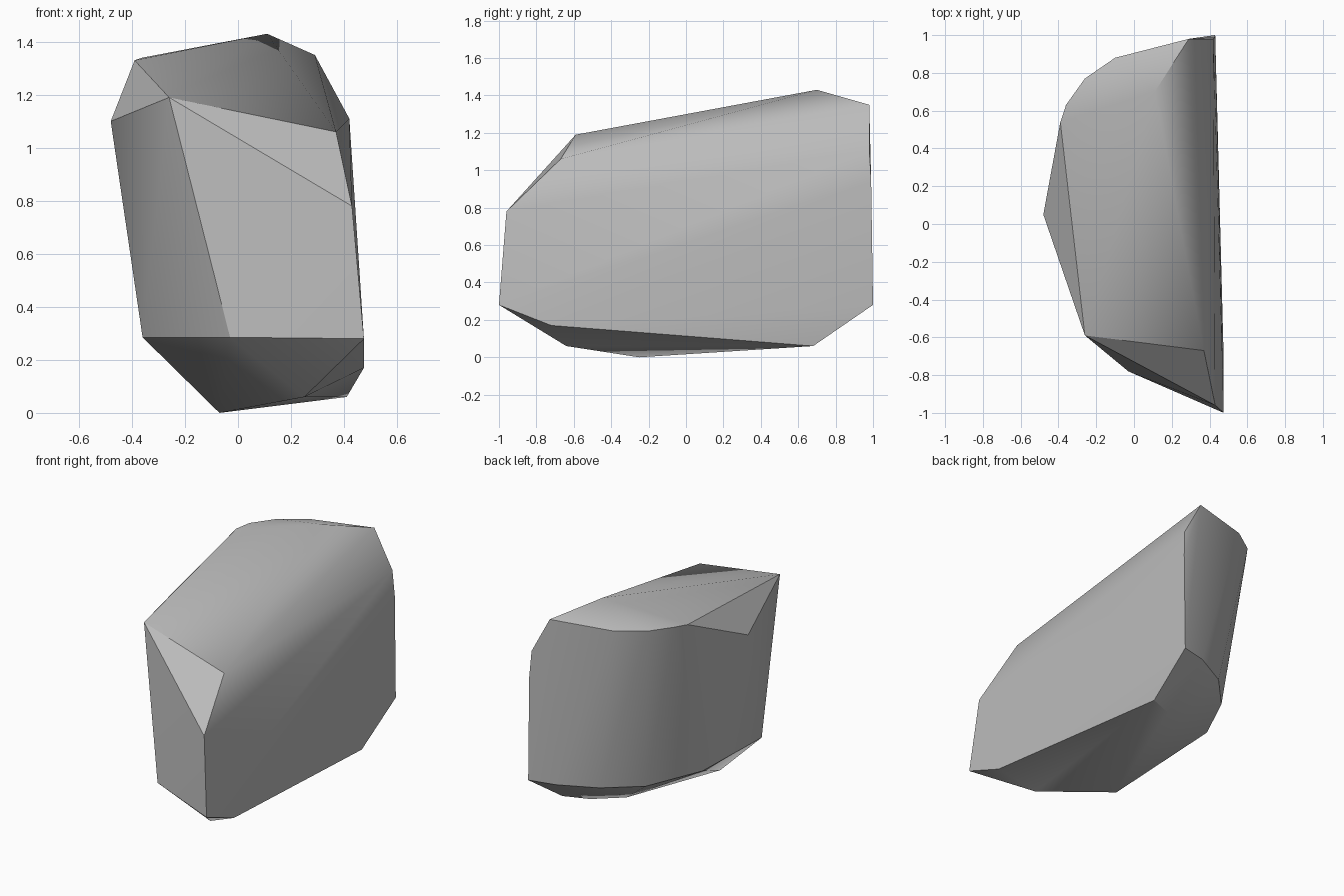
import bpy
import bmesh
import math

# Remove the default cube only
default_cube = bpy.data.objects.get("Cube")
if default_cube:
    bpy.data.objects.remove(default_cube, do_unlink=True)


def make_material(name, colour):
    material = bpy.data.materials.new(name)
    material.use_nodes = True
    material.diffuse_color = colour
    shader = material.node_tree.nodes["Principled BSDF"]
    shader.inputs["Base Color"].default_value = colour
    shader.inputs["Roughness"].default_value = 0.9
    return material


def make_hull(name, corners, material, smooth_angle):
    """Wrap a convex skin around the corner points."""
    bm = bmesh.new()
    for corner in corners:
        bm.verts.new(corner)
    result = bmesh.ops.convex_hull(bm, input=bm.verts[:])
    leftover = {v for v in result["geom_interior"] + result["geom_unused"]
                if isinstance(v, bmesh.types.BMVert) and v.is_valid}
    bmesh.ops.delete(bm, geom=list(leftover), context="VERTS")
    # Merge nearly flat triangles into broad facets
    bmesh.ops.dissolve_limit(bm, angle_limit=math.radians(1.5),
                             verts=bm.verts[:], edges=bm.edges[:])
    bmesh.ops.recalc_face_normals(bm, faces=bm.faces[:])
    mesh = bpy.data.meshes.new(name)
    bm.to_mesh(mesh)
    bm.free()
    mesh.materials.append(material)
    rock = bpy.data.objects.new(name, mesh)
    bpy.context.collection.objects.link(rock)
    # Soft shading on gentle bends, crisp ridges elsewhere
    bpy.ops.object.select_all(action="DESELECT")
    rock.select_set(True)
    bpy.context.view_layer.objects.active = rock
    bpy.ops.object.shade_smooth_by_angle(angle=smooth_angle)
    return rock


# Crown: peak, front brow, side shoulder and the rounded back rim
crown = [(.11, .7, 1.43), (-.26, -.59, 1.19), (.37, -.67, 1.06),
         (-.48, .05, 1.1), (-.39, .54, 1.33), (-.36, .63, 1.34),
         (-.26, .77, 1.34), (-.1, .88, 1.34), (.29, .98, 1.35)]

# Flat cleaved side: front edge and back edge
cleaved_side = [(.43, -.96, .78), (.475, -1, .28), (.475, -.72, .17),
                (.42, .98, 1.11), (.43, .99, .94), (.43, 1, .28)]

# Lower rim, from the front around to the back
lower_rim = [(-.03, -.78, .285), (-.36, -.26, .285), (-.33, .3, .275),
             (-.16, .64, .26), (.03, .84, .275), (.26, .96, .28)]

# Underside the rock rests on
underside = [(-.07, -.25, 0), (.25, -.64, .06), (.41, .68, .06),
             (.25, .62, .06), (.09, .48, .06)]

stone_grey = make_material("stone grey", (.5, .5, .5, 1))
make_hull("rock", crown + cleaved_side + lower_rim + underside,
          stone_grey, math.radians(30))
